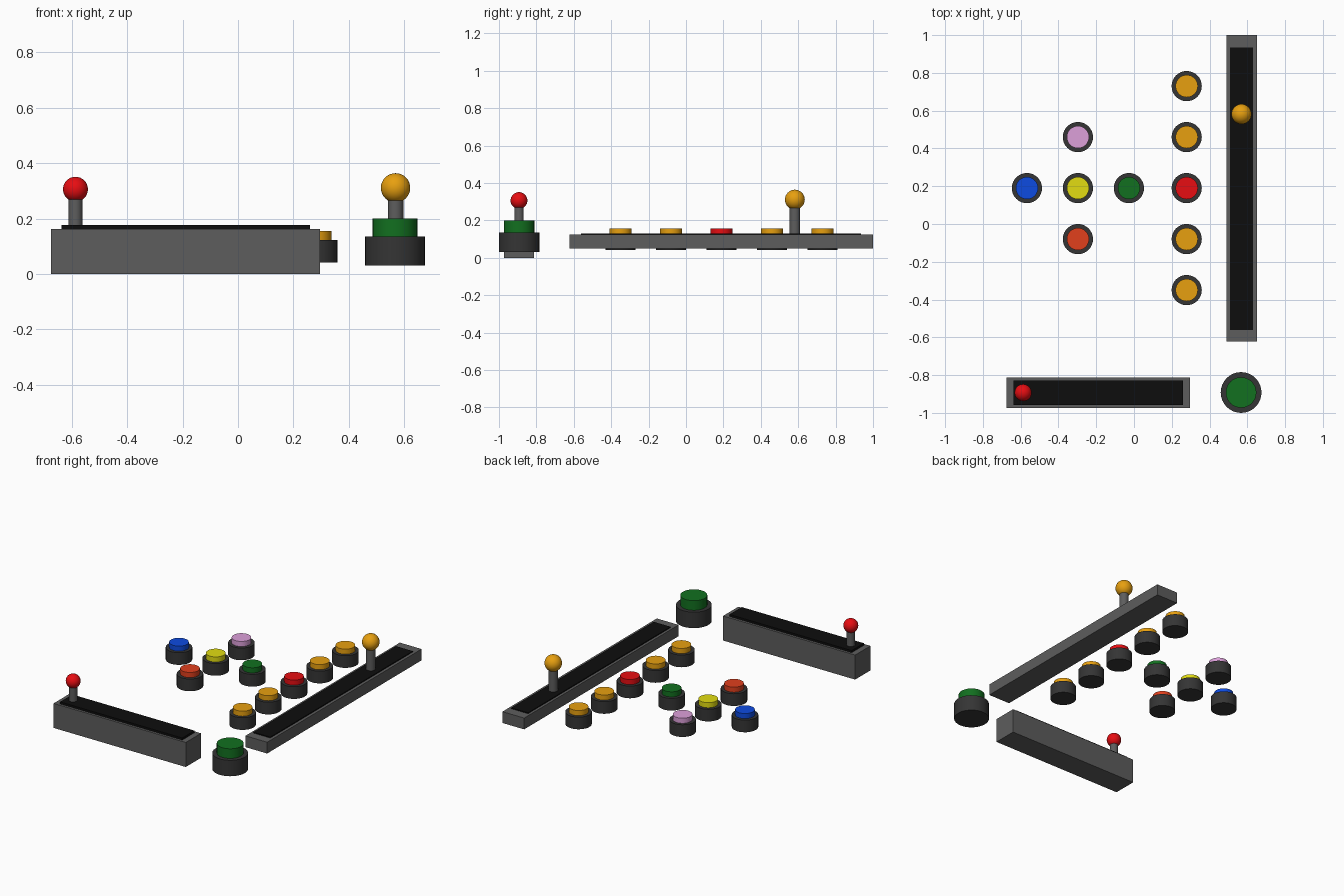
import bpy

if "Cube" in bpy.data.objects:
    bpy.data.objects.remove(bpy.data.objects["Cube"])


def material(name, r, g, b):
    m = bpy.data.materials.new(name)
    m.diffuse_color = (r, g, b, 1)
    m.use_nodes = True
    m.node_tree.nodes["Principled BSDF"].inputs["Base Color"].default_value = m.diffuse_color
    return m


GREY = material("housing_grey", 0.11, 0.11, 0.11)
DARK = material("collar_dark", 0.035, 0.035, 0.035)
BLACK = material("track_black", 0.004, 0.004, 0.004)
AMBER = material("amber", 0.80, 0.35, 0.005)
RED = material("red", 0.80, 0.004, 0.006)
GREEN = material("green", 0.006, 0.16, 0.014)
YELLOW = material("yellow", 0.76, 0.72, 0.006)
BLUE = material("blue", 0.004, 0.07, 0.75)
PINK = material("pink", 0.72, 0.35, 0.70)
ORANGE = material("orange_red", 0.75, 0.05, 0.012)


def finish(name, mat, smooth=True):
    ob = bpy.context.object
    ob.name = name
    ob.data.materials.append(mat)
    if smooth:
        bpy.ops.object.shade_smooth_by_angle()
    return ob


def box(name, x0, x1, y0, y1, z0, z1, mat):
    bpy.ops.mesh.primitive_cube_add(
        size=1, location=((x0 + x1) / 2, (y0 + y1) / 2, (z0 + z1) / 2))
    bpy.context.object.scale = (x1 - x0, y1 - y0, z1 - z0)
    bpy.ops.object.transform_apply(location=False, rotation=False, scale=True)
    finish(name, mat, smooth=False)


def cylinder(name, x, y, z0, z1, r, mat):
    bpy.ops.mesh.primitive_cylinder_add(
        vertices=32, radius=r, depth=z1 - z0, location=(x, y, (z0 + z1) / 2))
    finish(name, mat)


def lever(name, x, y, z0, ball_z, stick_r, ball_r, mat):
    cylinder(name + "_stick", x, y, z0, ball_z, stick_r, GREY)
    bpy.ops.mesh.primitive_uv_sphere_add(
        segments=32, ring_count=16, radius=ball_r, location=(x, y, ball_z))
    finish(name + "_ball", mat)


def button(name, x, y, z0, z1, z2, r, cap_r, mat):
    cylinder(name + "_collar", x, y, z0, z1, r, DARK)
    cylinder(name + "_cap", x, y, z1 - 0.02, z2, cap_r, mat)


# Long slider on the right
box("long_slider_housing", 0.49, 0.65, -0.622, 1.0, 0.05, 0.125, GREY)
box("long_slider_track", 0.507, 0.631, -0.562, 0.935, 0.10, 0.131, BLACK)
lever("long_slider_lever", 0.569, 0.582, 0.12, 0.311, 0.028, 0.053, AMBER)

# Short slider at the front
box("short_slider_housing", -0.675, 0.297, -0.973, -0.813, 0.0, 0.163, GREY)
box("short_slider_track", -0.638, 0.26, -0.957, -0.829, 0.13, 0.177, BLACK)
lever("short_slider_lever", -0.587, -0.893, 0.16, 0.306, 0.025, 0.045, RED)

# Large button in the corner
button("large_button", 0.567, -0.892, 0.03, 0.136, 0.2, 0.108, 0.081, GREEN)

# Column of five buttons and the diamond of five buttons, on one pitch
PITCH, MID_Y = 0.27, 0.19
layout = [("column_button_%d" % (i + 1), 0.279, 2 - i, m)
          for i, m in enumerate((AMBER, AMBER, RED, AMBER, AMBER))]
layout += [("left_button", -0.567, 0, BLUE), ("centre_button", -0.297, 0, YELLOW),
           ("right_button", -0.027, 0, GREEN), ("back_button", -0.297, 1, PINK),
           ("front_button", -0.297, -1, ORANGE)]
for name, x, row, mat in layout:
    button(name, x, MID_Y + row * PITCH, 0.041, 0.122, 0.156, 0.08, 0.059, mat)
